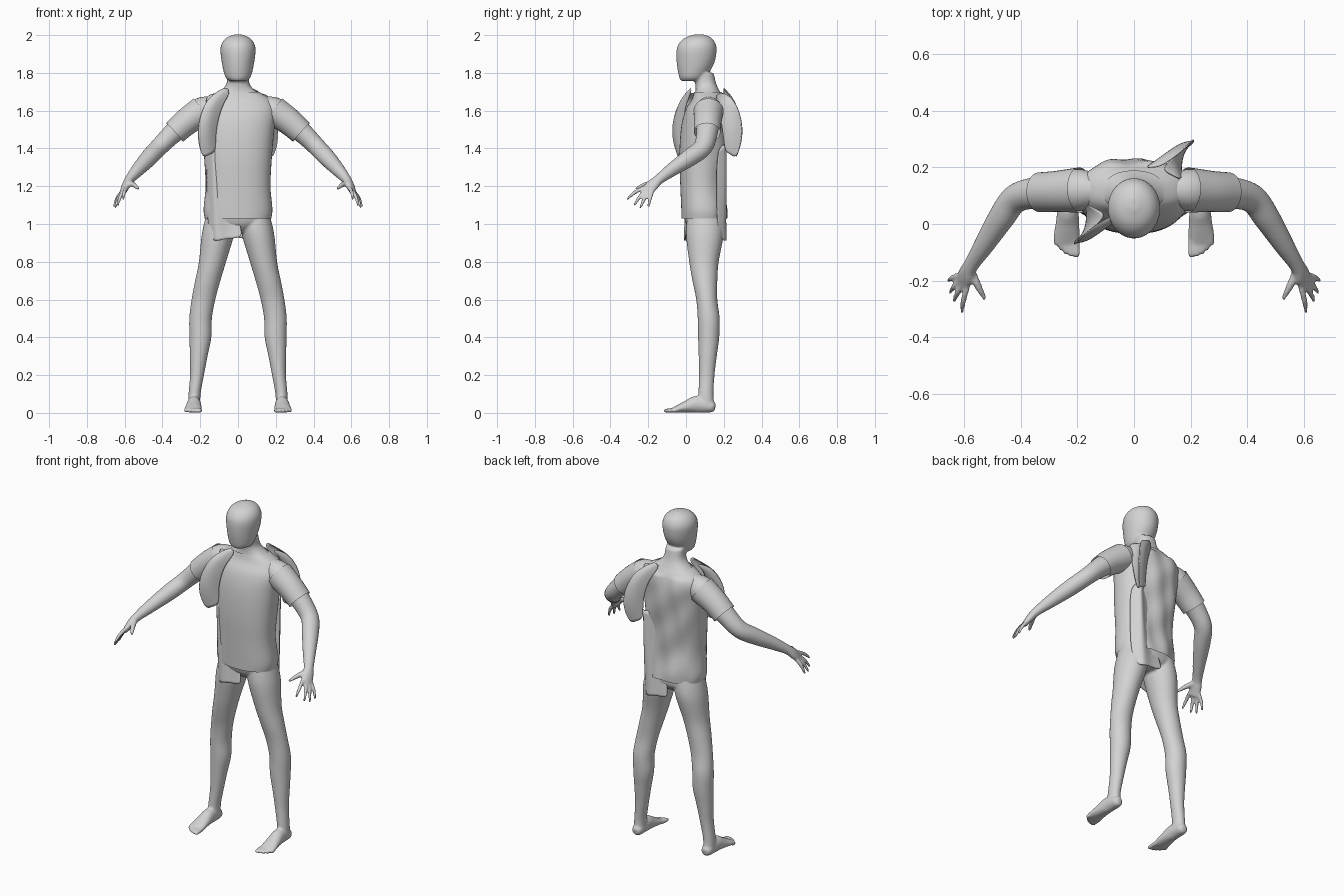
import bpy, bmesh, math
from mathutils import Vector

grey = bpy.data.materials.new("light grey")
grey.diffuse_color = (0.65, 0.65, 0.65, 1)


def spline(rows, n=5):
    """Catmull-Rom interpolation of control rows."""
    out = []
    for i in range(len(rows) - 1):
        p = [rows[max(i - 1, 0)], rows[i], rows[i + 1], rows[min(i + 2, len(rows) - 1)]]
        for k in range(n):
            t = k / n
            out.append([0.5 * (2 * b + (c - a) * t + (2 * a - 5 * b + 4 * c - d) * t * t
                               + (3 * b - a - 3 * c + d) * t ** 3) for a, b, c, d in zip(*p)])
    return out + [list(rows[-1])]


def loft(bm, rows, side=None, mirror=1, power=1.0, caps=True, seg=32, fold=None):
    """Rows are x, y, z, half width, half depth. Without side the rings are horizontal."""
    rows = spline(rows)
    rings = []
    for i, (x, y, z, a, b) in enumerate(rows):
        s, v = Vector((1, 0, 0)), Vector((0, 1, 0))
        if side:
            t = (Vector(rows[min(i + 1, len(rows) - 1)][:3]) - Vector(rows[max(i - 1, 0)][:3])).normalized()
            s = Vector(side)
            s = (s - t * s.dot(t)).normalized()
            v = t.cross(s)
        ring = []
        for k in range(seg):
            an = 2 * math.pi * k / seg
            c, d = math.cos(an), math.sin(an)
            c = math.copysign(abs(c) ** power, c)
            d = math.copysign(abs(d) ** power, d)
            p = Vector((x, y, z)) + s * a * c + v * b * d
            if fold:
                p += fold(p)
            p.x *= mirror
            ring.append(bm.verts.new(p))
        rings.append(ring)
    for r, q in zip(rings, rings[1:]):
        for k in range(seg):
            bm.faces.new((r[k], r[(k + 1) % seg], q[(k + 1) % seg], q[k]))
    if caps:
        bm.faces.new(rings[0])
        bm.faces.new(rings[-1])


def finish(bm, name):
    bmesh.ops.recalc_face_normals(bm, faces=bm.faces)
    me = bpy.data.meshes.new(name)
    bm.to_mesh(me)
    bm.free()
    me.materials.append(grey)
    me.shade_smooth()
    ob = bpy.data.objects.new(name, me)
    bpy.context.collection.objects.link(ob)
    return ob


# Torso, neck and head
torso = [(0, .10, .955, .05, .06), (0, .10, 1.0, .155, .10), (0, .09, 1.08, .175, .108),
         (0, .082, 1.2, .165, .105), (0, .084, 1.35, .172, .112), (0, .095, 1.5, .185, .115),
         (0, .108, 1.6, .195, .105), (0, .12, 1.66, .165, .082), (0, .115, 1.70, .10, .065),
         (0, .105, 1.74, .062, .056), (0, .09, 1.80, .056, .056)]
head = [(0, .03, 1.757, .045, .055), (0, .035, 1.78, .068, .072), (0, .050, 1.85, .085, .099),
        (0, .056, 1.92, .093, .106), (0, .06, 1.96, .084, .094), (0, .065, 1.988, .058, .066),
        (0, .07, 2.004, .015, .02)]
body = bmesh.new()
loft(body, torso, power=.88)
loft(body, head)

# Limbs
leg = [(.085, .1, 1.06, .08, .09), (.105, .1, .95, .086, .1), (.135, .095, .8, .072, .078),
       (.16, .1, .7, .067, .066), (.183, .11, .6, .063, .056), (.198, .12, .5, .06, .058),
       (.199, .12, .4, .058, .056), (.208, .115, .3, .047, .048), (.217, .11, .2, .037, .041),
       (.23, .105, .1, .032, .04), (.233, .105, .03, .033, .045)]
foot = [(.232, .155, .03, .015, .018), (.232, .135, .033, .031, .031), (.233, .06, .045, .036, .045),
        (.235, 0, .032, .042, .031), (.238, -.05, .019, .047, .018), (.238, -.075, .013, .044, .011)]
arm = [(.12, .12, 1.63, .05, .05), (.19, .12, 1.598, .074, .074), (.27, .115, 1.543, .065, .064),
       (.35, .11, 1.475, .056, .054), (.42, .088, 1.405, .051, .048), (.47, .02, 1.352, .047, .046),
       (.53, -.075, 1.287, .036, .036), (.575, -.145, 1.235, .028, .025),
       (.593, -.18, 1.203, .035, .021), (.607, -.215, 1.167, .034, .014)]
palm = (.45, .8, -.4)
tips = [(.607, -.313, 1.13), (.637, -.275, 1.097), (.651, -.243, 1.083), (.657, -.2, 1.088)]
for m in (1, -1):
    loft(body, leg, mirror=m)
    loft(body, foot, side=(1, 0, 0), mirror=m)
    loft(body, arm, side=palm, mirror=m)
    # Fingers fan out from the end of the palm
    for i, tip in enumerate(tips):
        base = Vector((.600, -.198, 1.185)) + Vector(palm) * (-.026 + i * .0173)
        mid = base.lerp(Vector(tip), .55) + Vector((.004, 0, .008))
        loft(body, [(*base, .010, .011), (*mid, .0105, .0105), (*tip, .006, .006)],
             side=palm, mirror=m, seg=12)
    loft(body, [(.58, -.155, 1.222, .015, .015), (.553, -.215, 1.208, .014, .014),
                (.525, -.267, 1.186, .007, .007)], side=(0, 0, 1), mirror=m, seg=12)
    # Toes
    for i in range(5):
        x, r = .203 + i * .0185, .013 - i * .0012
        tip = -.118 + .011 * i * i / 4
        loft(body, [(x, -.055, .016, r, .012), (x, tip + .015, .012, r, .011),
                    (x, tip, .01, r * .6, .007)], side=(1, 0, 0), mirror=m, seg=12)

# Fuse all body parts into one smooth skin
ob = finish(body, "body")
rm = ob.modifiers.new("fuse", 'REMESH')
rm.mode = 'VOXEL'
rm.voxel_size = .0065
rm.use_smooth_shade = True
sm = ob.modifiers.new("soften", 'SMOOTH')
sm.factor = .5
sm.iterations = 4


# Tight shirt with folds on the back
def folds(p):
    if p.y < .12 or p.z > 1.66:
        return Vector((0, 0, 0))
    w = min(1, (p.y - .12) / .06)
    wave = math.sin(38 * p.x + 9 * p.z) * math.cos(17 * p.z - 12 * p.x)
    return Vector((0, w * (.008 + .008 * wave), 0))


rows = [(x, y, z, a + .007, b + .007) for x, y, z, a, b in torso[2:9]]
rows.insert(0, (0, .092, 1.03, .176, .115))
shirt = bmesh.new()
loft(shirt, rows, power=.88, caps=False, seg=64, fold=folds)
for m in (1, -1):
    sleeve = [(.19, .12, 1.598, .080, .080), (.27, .115, 1.543, .073, .072), (.335, .112, 1.485, .070, .066)]
    loft(shirt, sleeve, side=palm, mirror=m, caps=False)
finish(shirt, "shirt")


# Loose cloth, repeated on the back by a half turn
def sheet(name, grid, turn, pivot):
    bm = bmesh.new()
    vs = [[bm.verts.new((-x, 2 * pivot - y, z) if turn else (x, y, z)) for x, y, z in row] for row in grid]
    for r, q in zip(vs, vs[1:]):
        for k in range(len(r) - 1):
            bm.faces.new((r[k], r[k + 1], q[k + 1], q[k]))
    o = finish(bm, name)
    sub = o.modifiers.new("round", 'SUBSURF')
    sub.levels = sub.render_levels = 3
    th = o.modifiers.new("thickness", 'SOLIDIFY')
    th.thickness = .004


flap = [[(-.035, .03, 1.70), (-.06, .02, 1.725), (-.09, .03, 1.715)],
        [(-.09, -.01, 1.62), (-.14, -.05, 1.65), (-.18, -.04, 1.655)],
        [(-.12, -.02, 1.48), (-.165, -.07, 1.49), (-.225, -.085, 1.49)],
        [(-.115, -.01, 1.38), (-.15, -.04, 1.37), (-.19, -.04, 1.34)]]
fold_back = [[(-.09, .03, 1.70), (-.13, .05, 1.69), (-.17, .07, 1.68)],
             [(-.18, -.04, 1.655), (-.16, -.01, 1.64), (-.17, .05, 1.62)],
             [(-.225, -.085, 1.49), (-.18, -.03, 1.48), (-.17, .03, 1.48)],
             [(-.19, -.04, 1.34), (-.16, -.01, 1.37), (-.15, .02, 1.38)]]
strip = [[(-.17, .04, 1.42), (-.135, -.02, 1.42), (-.11, .0, 1.42), (-.03, .02, 1.42)],
         [(-.165, .04, 1.2), (-.13, -.025, 1.2), (-.10, .0, 1.2), (-.03, .02, 1.2)],
         [(-.165, .04, 1.02), (-.12, -.02, 1.02), (-.07, .005, 1.02), (.0, .01, 1.02)],
         [(-.14, .02, .91), (-.11, -.02, .91), (-.05, .0, .925), (.035, -.01, .925)]]
for turn, place in ((False, "front"), (True, "back")):
    sheet(place + "_cloth_flap", flap, turn, .113)
    sheet(place + "_cloth_fold", fold_back, turn, .113)
    sheet(place + "_hanging_strip", strip, turn, .102)
